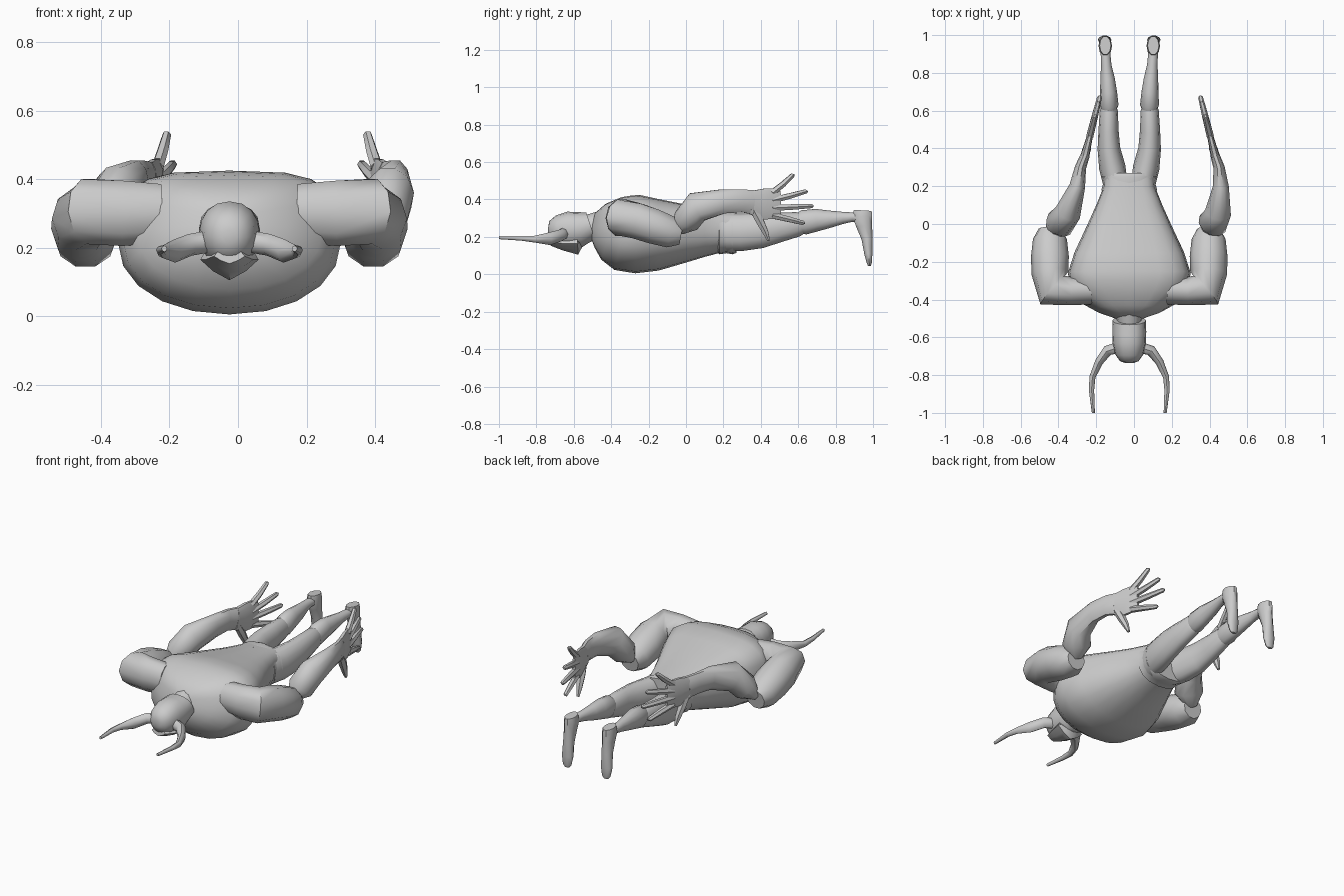
import bpy
from math import sin, cos, pi, copysign
from mathutils import Vector

cube = bpy.data.objects.get("Cube")
if cube:
    bpy.data.objects.remove(cube, do_unlink=True)

CENTRE = -0.025  # body axis

grey = bpy.data.materials.new("plain grey")
grey.use_nodes = True
colour = (0.6, 0.6, 0.6, 1)
grey.diffuse_color = colour
grey.node_tree.nodes["Principled BSDF"].inputs["Base Color"].default_value = colour
parts = []


def power(value, p):
    return copysign(abs(value) ** (2 / p), value)


def loft(name, sections, sides=12, up=(0, 0, 1), top=2, bottom=2, side=1):
    """Skin rounded rings (x, y, z, half width, half height) along a path."""
    up = Vector(up)
    points = [Vector(s[:3]) for s in sections]
    verts, faces = [], []
    for i, (p, s) in enumerate(zip(points, sections)):
        along = (points[min(i + 1, len(points) - 1)] - points[max(i - 1, 0)]).normalized()
        across = along.cross(up).normalized()
        lift = across.cross(along)
        for k in range(sides):
            a = 2 * pi * k / sides
            e = top if sin(a) > 0 else bottom
            v = p + across * power(cos(a), e) * s[3] + lift * power(sin(a), e) * s[4]
            verts.append((v.x * side + CENTRE, v.y, v.z))
    for i in range(len(sections) - 1):
        for k in range(sides):
            n = (k + 1) % sides
            a, b = i * sides, (i + 1) * sides
            faces.append((a + k, a + n, b + n, b + k))
    faces.append(tuple(range(sides)))
    faces.append(tuple(range(len(verts) - sides, len(verts))))
    mesh = bpy.data.meshes.new(name)
    mesh.from_pydata(verts, [], faces)
    mesh.materials.append(grey)
    obj = bpy.data.objects.new(name, mesh)
    bpy.context.collection.objects.link(obj)
    parts.append(obj)
    return obj


def body(name, rings, **options):
    return loft(name, [(0, *r) for r in rings], **options)


# Torso, broad flat back and deep chest
body("torso", [
    (-.5, .27, .06, .06), (-.46, .26, .17, .12), (-.4, .245, .27, .175),
    (-.34, .222, .31, .203), (-.26, .215, .325, .21), (-.15, .212, .29, .192),
    (0, .22, .22, .155), (.1, .225, .175, .13), (.2, .23, .135, .11),
    (.27, .23, .13, .1)], sides=20, top=3.4, bottom=2.1)

# Belt with a flared lower rim
body("belt", [(.165, .225, .13, .105), (.18, .225, .148, .118),
              (.215, .225, .138, .112), (.25, .225, .15, .118),
              (.27, .225, .13, .11)], sides=16, top=2.4, bottom=2.4)

# Head, neck and pointed chin guard
body("neck", [(-.55, .24, .06, .07), (-.45, .26, .075, .08)])
body("head", [(-.737, .23, .02, .02), (-.725, .23, .05, .055),
              (-.69, .235, .075, .08), (-.63, .237, .088, .098),
              (-.57, .24, .09, .095), (-.51, .26, .088, .074)], sides=16, top=2.2)
body("chin_guard", [(-.72, .175, .045, .022), (-.66, .165, .07, .036),
                    (-.58, .165, .085, .06), (-.57, .17, .07, .03)],
     sides=8, bottom=1.2)

# Forearm bend differs between the two arms
bends = {"left": [.41, .44, .47, .485, .475, .455],
         "right": [.42, .37, .325, .275, .258, .235]}
forearm_rings = [(-.035, .23, .03, .025), (0, .285, .08, .075), (.06, .36, .07, .085),
                 (.2, .39, .042, .068), (.3, .393, .03, .064), (.36, .385, .025, .068)]
finger_tips = [(.58, .53), (.65, .443), (.68, .365), (.635, .275)]

for label, side in (("left", 1), ("right", -1)):
    # Curved horns
    loft(label + "_horn", [
        (.06, -.655, .218, .03, .032), (.115, -.67, .208, .028, .032),
        (.16, -.73, .19, .022, .034), (.195, -.81, .188, .016, .018),
        (.2, -.88, .193, .014, .013), (.19, -1, .197, .008, .009)],
        sides=8, side=side)

    # Shoulder turning back into the upper arm
    loft(label + "_upper_arm", [
        (.2, -.35, .3, .075, .09), (.31, -.355, .3, .075, .1),
        (.405, -.35, .305, .1, .1), (.42, -.26, .285, .098, .1),
        (.42, -.17, .255, .1, .098), (.42, -.08, .225, .09, .088),
        (.42, -.025, .215, .06, .06)], sides=10, side=side)

    # Forearm and flat palm
    xs = bends[label]
    loft(label + "_forearm",
         [(x, *ring) for x, ring in zip(xs, forearm_rings)], sides=10, side=side)
    wrist = xs[-1]

    def hand_x(y):
        return wrist - (y - .36) * .25

    loft(label + "_palm", [(hand_x(y), y, z, rx, rz) for y, z, rx, rz in (
        (.35, .385, .025, .066), (.41, .375, .02, .086), (.47, .378, .016, .085),
        (.505, .378, .01, .07))], sides=10, side=side, top=2.5, bottom=2.5)

    # Four spread fingers and a thumb
    for i, (y, z) in enumerate(finger_tips):
        root = (.46, .435 - i * .04)
        middle = ((root[0] + y) / 2, (root[1] + z) / 2)
        loft(f"{label}_finger_{i + 1}", [
            (hand_x(a), a, b, r, r) for (a, b), r in
            ((root, .019), (middle, .017), ((y - .01, z), .013), ((y, z), .006))],
            sides=6, side=side)
    loft(label + "_thumb", [(hand_x(y), y, z, r, r) for y, z, r in (
        (.36, .35, .022), (.395, .285, .024), (.425, .225, .018), (.442, .18, .008))],
        sides=6, up=(0, 1, 0), side=side)

    # Thigh, knee and shin
    loft(label + "_thigh", [
        (.075, .22, .225, .065, .1), (.09, .3, .225, .07, .1),
        (.108, .4, .235, .06, .095), (.11, .5, .252, .053, .08),
        (.108, .6, .268, .048, .065), (.107, .635, .275, .035, .05)],
        side=side)
    loft(label + "_shin", [
        (.107, .59, .265, .035, .05), (.107, .63, .278, .05, .066),
        (.11, .7, .29, .045, .06), (.115, .77, .295, .038, .046),
        (.122, .84, .302, .028, .032), (.125, .89, .306, .026, .025),
        (.126, .95, .3, .026, .025)], side=side)

    # Foot pointing straight down from the heel
    loft(label + "_foot", [
        (.127, .945, .342, .03, .05), (.127, .943, .31, .036, .055),
        (.127, .953, .26, .032, .045), (.128, .968, .19, .031, .031),
        (.13, .975, .11, .036, .023), (.13, .98, .06, .028, .014),
        (.13, .981, .045, .015, .008)], sides=10, up=(0, 1, 0), side=side)

# Make normals point outward and smooth all but the hard edges
bpy.ops.object.select_all(action="DESELECT")
for obj in parts:
    obj.select_set(True)
bpy.context.view_layer.objects.active = parts[0]
bpy.ops.object.mode_set(mode="EDIT")
bpy.ops.mesh.select_all(action="SELECT")
bpy.ops.mesh.normals_make_consistent(inside=False)
bpy.ops.object.mode_set(mode="OBJECT")
bpy.ops.object.shade_smooth_by_angle(angle=pi / 4)
